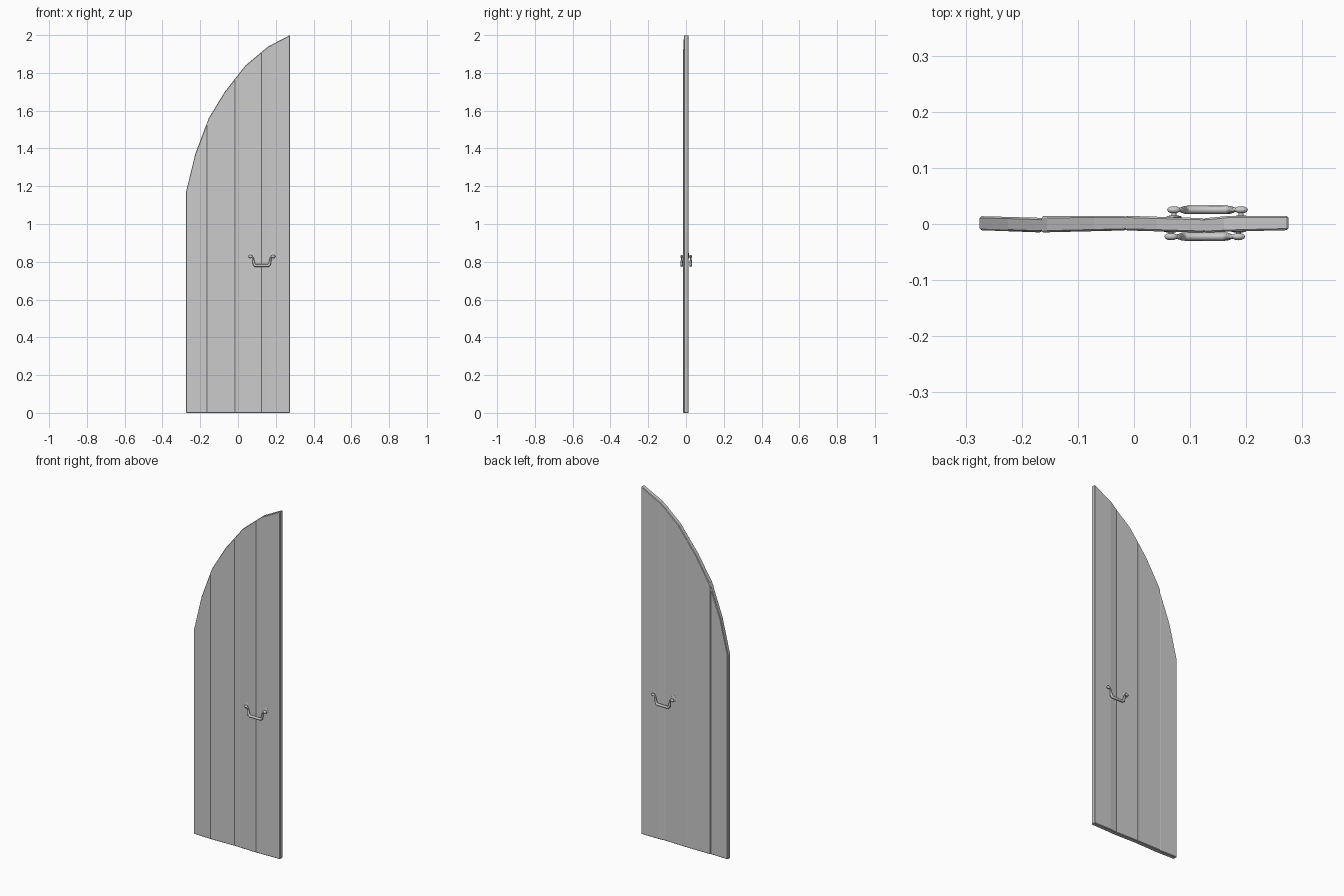
import bpy, bmesh
from mathutils import Vector

if "Cube" in bpy.data.objects:
    bpy.data.objects.remove(bpy.data.objects["Cube"])

ARCH = [(-0.275, 1.17), (-0.225, 1.375), (-0.155, 1.56), (-0.07, 1.70),
        (0.04, 1.84), (0.16, 1.94), (0.275, 2.0)]
# plan section of the boards: x, front y, back y (seams dip inwards)
SECTION = [(-0.275, -0.011, 0.014), (-0.168, -0.015, 0.011), (-0.165, -0.0135, 0.010),
           (-0.162, -0.015, 0.014), (-0.018, -0.0115, 0.0145), (-0.015, -0.010, 0.013),
           (-0.012, -0.0115, 0.0145), (0.122, -0.0155, 0.0105), (0.125, -0.014, 0.009),
           (0.128, -0.0155, 0.0105), (0.17, -0.0135, 0.0145), (0.275, -0.011, 0.0145)]


def interp(table, x, k):
    for a, b in zip(table, table[1:]):
        if x <= b[0] + 1e-7:
            t = (x - a[0]) / (b[0] - a[0])
            return a[k] + (b[k] - a[k]) * t
    return table[-1][k]


# arched door leaf
xs = sorted({p[0] for p in ARCH} | {p[0] for p in SECTION})
bm = bmesh.new()
cols = []
for x in xs:
    f, b, h = interp(SECTION, x, 1), interp(SECTION, x, 2), interp(ARCH, x, 1)
    cols.append([bm.verts.new(c) for c in ((x, f, 0), (x, b, 0), (x, b, h), (x, f, h))])
for a, b in zip(cols, cols[1:]):
    for i in range(4):
        j = (i + 1) % 4
        bm.faces.new((a[i], a[j], b[j], b[i]))
bm.faces.new(cols[0])
bm.faces.new(cols[-1])
bmesh.ops.recalc_face_normals(bm, faces=bm.faces)
mesh = bpy.data.meshes.new("door_leaf")
bm.to_mesh(mesh)
bm.free()
door = bpy.data.objects.new("door_leaf", mesh)
bpy.context.collection.objects.link(door)
bev = door.modifiers.new("edge_chamfer", 'BEVEL')
bev.width = 0.003
bev.segments = 1
bev.limit_method = 'ANGLE'
bev.angle_limit = 1.3


def tube(name, pts):
    """Round rod through points (x, y, z, radius)."""
    cu = bpy.data.curves.new(name, 'CURVE')
    cu.dimensions = '3D'
    cu.bevel_depth = 1.0
    cu.bevel_resolution = 2
    cu.use_fill_caps = True
    sp = cu.splines.new('POLY')
    sp.points.add(len(pts) - 1)
    for p, (x, y, z, r) in zip(sp.points, pts):
        p.co = (x, y, z, 1)
        p.radius = r
    ob = bpy.data.objects.new(name, cu)
    bpy.context.collection.objects.link(ob)


def ball(name, loc, size):
    bpy.ops.mesh.primitive_uv_sphere_add(segments=12, ring_count=8, location=loc)
    ob = bpy.context.object
    ob.name = name
    ob.scale = size
    bpy.ops.object.shade_smooth_by_angle()


# drop handle on each face
for side, cx, y in (("front", 0.126, -0.0225), ("back", 0.131, 0.0252)):
    # half of the bail: knob end, neck, drop, bar
    half = [(0.066, 0.828, 0.005), (0.054, 0.829, 0.004), (0.047, 0.822, 0.004),
            (0.044, 0.800, 0.006), (0.041, 0.786, 0.007), (0.034, 0.780, 0.0075)]
    pts = [(cx - d, y, z, r) for d, z, r in half]
    pts += [(cx + d, y, z, r) for d, z, r in reversed(half)]
    tube(side + "_handle", pts)
    sgn = -1 if y < 0 else 1
    for s in (-1, 1):
        x = cx + s * 0.060
        ball(side + "_knob", (x, y, 0.828), (0.012, 0.0065, 0.008))
        tube(side + "_peg", [(x, y, 0.828, 0.004), (x, sgn * 0.008, 0.828, 0.005)])
        ball(side + "_rosette", (x, sgn * 0.0125, 0.832), (0.014, 0.003, 0.02))
